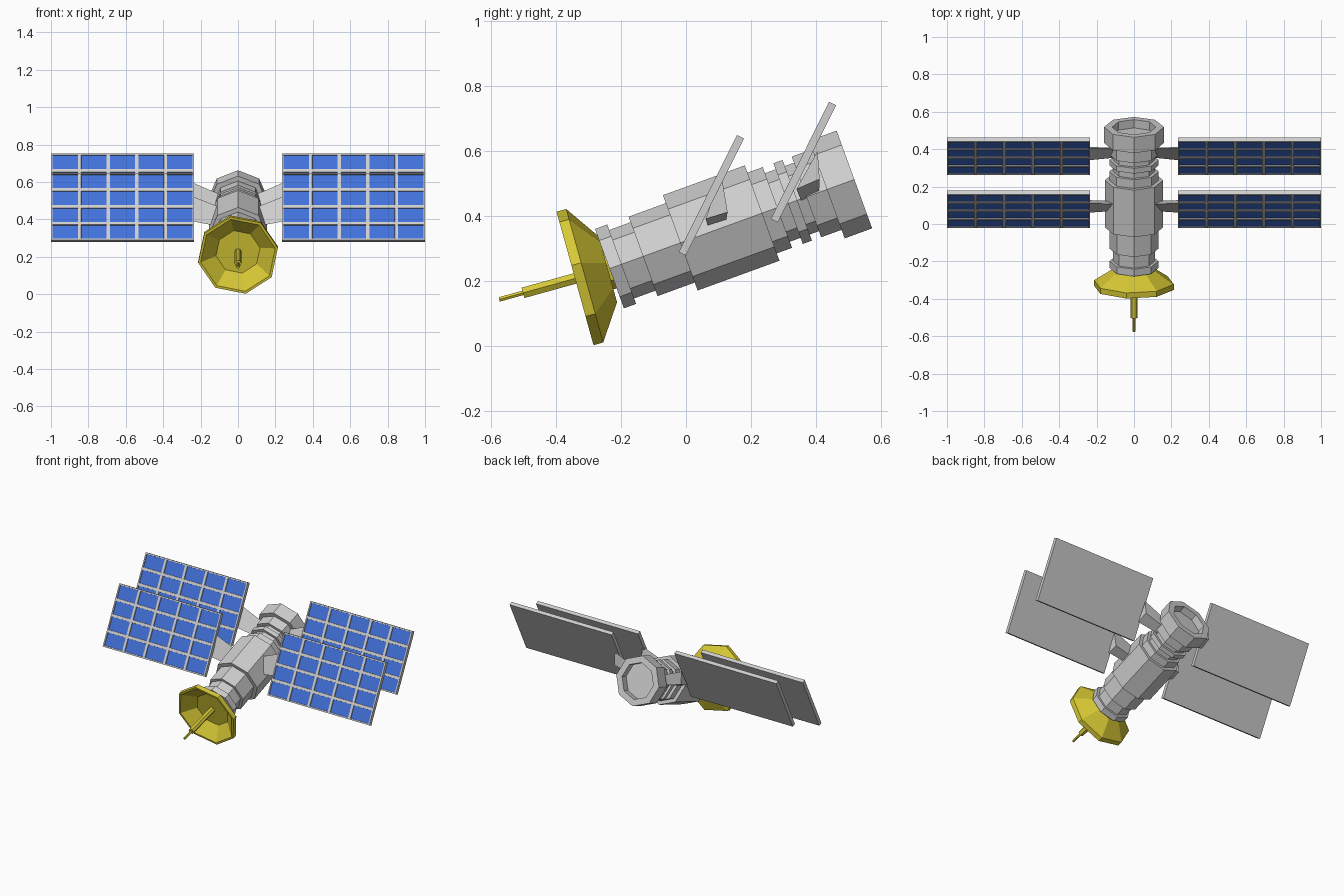
import bpy, bmesh, math
from mathutils import Vector, Matrix

if "Cube" in bpy.data.objects:
    bpy.data.objects.remove(bpy.data.objects["Cube"])


def material(name, rgb):
    m = bpy.data.materials.new(name)
    m.diffuse_color = (*rgb, 1)
    m.use_nodes = True
    m.node_tree.nodes["Principled BSDF"].inputs["Base Color"].default_value = m.diffuse_color
    return m


GREY = material("hull grey", (0.62, 0.62, 0.62))
YELLOW = material("dish yellow", (0.68, 0.58, 0.035))
BLUE = material("cell blue", (0.055, 0.165, 0.70))


def finish(bm, name, *mats):
    bmesh.ops.recalc_face_normals(bm, faces=bm.faces)
    me = bpy.data.meshes.new(name)
    bm.to_mesh(me)
    bm.free()
    for m in mats:
        me.materials.append(m)
    ob = bpy.data.objects.new(name, me)
    bpy.context.collection.objects.link(ob)
    return ob


def loft(name, rings, mat):
    """Skin a list of point rings and cap both ends."""
    bm = bmesh.new()
    loops = [[bm.verts.new(p) for p in ring] for ring in rings]
    n = len(loops[0])
    for a, b in zip(loops, loops[1:]):
        for i in range(n):
            j = (i + 1) % n
            bm.faces.new((a[i], a[j], b[j], b[i]))
    bm.faces.new(loops[0])
    bm.faces.new(loops[-1])
    return finish(bm, name, mat)


def lathe(name, origin, tilt, profile, sides, phase, mat):
    """Turn (distance, radius) pairs about an axis tilted up from +y."""
    o, t = Vector((0, *origin)), math.radians(tilt)
    axis = Vector((0, math.cos(t), math.sin(t)))
    up = Vector((0, -math.sin(t), math.cos(t)))
    rings = []
    for s, r in profile:
        ring = []
        for i in range(sides):
            a = math.radians(phase) + math.tau * i / sides
            ring.append(o + axis * s + Vector((r * math.cos(a), 0, 0)) + up * r * math.sin(a))
        rings.append(ring)
    return loft(name, rings, mat)


# Stepped octagonal hull with a recessed rear end
lathe("hull", (-0.104, 0.286), 20, [
    (-0.14, 0.13), (-0.10, 0.13), (-0.10, 0.112), (-0.03, 0.112), (-0.03, 0.13),
    (0.092, 0.13), (0.092, 0.156), (0.36, 0.156), (0.36, 0.132), (0.41, 0.132),
    (0.41, 0.112), (0.445, 0.112), (0.445, 0.132), (0.475, 0.132), (0.475, 0.112),
    (0.505, 0.112), (0.505, 0.132), (0.572, 0.132), (0.572, 0.16), (0.662, 0.16),
    (0.662, 0.117), (0.615, 0.117)], 8, 0, GREY)

# Dish with hollow front, its mount and its feed antenna
DISH = (-0.3415, 0.208)
lathe("dish", DISH, 15.5, [
    (0.07, 0.12), (0.0, 0.203), (0.0, 0.217), (0.031, 0.217), (0.105, 0.107)], 8, 11, YELLOW)
lathe("dish_mount", DISH, 15.5, [(0.09, 0.065), (0.13, 0.065)], 8, 11, YELLOW)
lathe("antenna", DISH, 15.5, [
    (0.08, 0.019), (-0.166, 0.019), (-0.166, 0.008), (-0.242, 0.008)], 6, 0, YELLOW)


def solar_panel(name, side, centre):
    """Thick board with 5 x 4 recessed cells facing forward and up."""
    w, h, t, cols, rows = 0.765, 0.402, 0.024, 5, 4
    bm = bmesh.new()
    bmesh.ops.create_grid(bm, x_segments=cols, y_segments=rows, size=0.5)
    bmesh.ops.scale(bm, vec=(w, h, 1), verts=bm.verts)
    front = bm.faces[:]
    # back board
    back = bmesh.ops.extrude_face_region(bm, geom=bmesh.ops.duplicate(bm, geom=front)["geom"])
    bmesh.ops.delete(bm, geom=[f for f in bm.faces if f not in front], context="FACES")
    loose = [v for v in bm.verts if not v.link_faces]
    bmesh.ops.delete(bm, geom=loose, context="VERTS")
    front = bm.faces[:]
    rim = [e for e in bm.edges if e.is_boundary]
    ext = bmesh.ops.extrude_edge_only(bm, edges=rim)["geom"]
    bmesh.ops.translate(bm, vec=(0, 0, -t), verts=[g for g in ext if isinstance(g, bmesh.types.BMVert)])
    bmesh.ops.contextual_create(bm, geom=[g for g in ext if isinstance(g, bmesh.types.BMEdge) and g.is_boundary])
    # recessed blue cells
    bmesh.ops.inset_individual(bm, faces=front, thickness=0.012, depth=0)
    bmesh.ops.inset_individual(bm, faces=front, thickness=0.001, depth=-0.006)
    for f in front:
        f.material_index = 1
    # lean the board: local y runs up the panel, local z faces the front
    d, n = Vector((0, 0.445, 0.896)), Vector((0, -0.896, 0.445))
    x = Vector((1, 0, 0))
    m = Matrix((x, d, n)).transposed().to_4x4()
    m.translation = Vector((side * (0.235 + w / 2), *centre)) + n * t / 2
    bm.transform(m)
    return finish(bm, name, GREY, BLUE)


# Two panels on each side, each held by a tapered three-sided strut
STATIONS = {
    "front": ((0.078, 0.464), [(0.109, 0.526), (0.128, 0.412), (0.06, 0.391)], (0.10, 0.40)),
    "rear": ((0.3615, 0.566), [(0.405, 0.60), (0.411, 0.514), (0.34, 0.483)], (0.39, 0.48)),
}
for place, (centre, tri, root) in STATIONS.items():
    for side, label in ((-1, "left"), (1, "right")):
        solar_panel(f"{place}_{label}_panel", side, centre)
        cy = sum(p[0] for p in tri) / 3
        cz = sum(p[1] for p in tri) / 3
        outer = [(side * 0.25, y, z) for y, z in tri]
        inner = [(side * 0.09, root[0] + 0.75 * (y - cy), root[1] + 0.75 * (z - cz)) for y, z in tri]
        loft(f"{place}_{label}_strut", [outer, inner], GREY)
